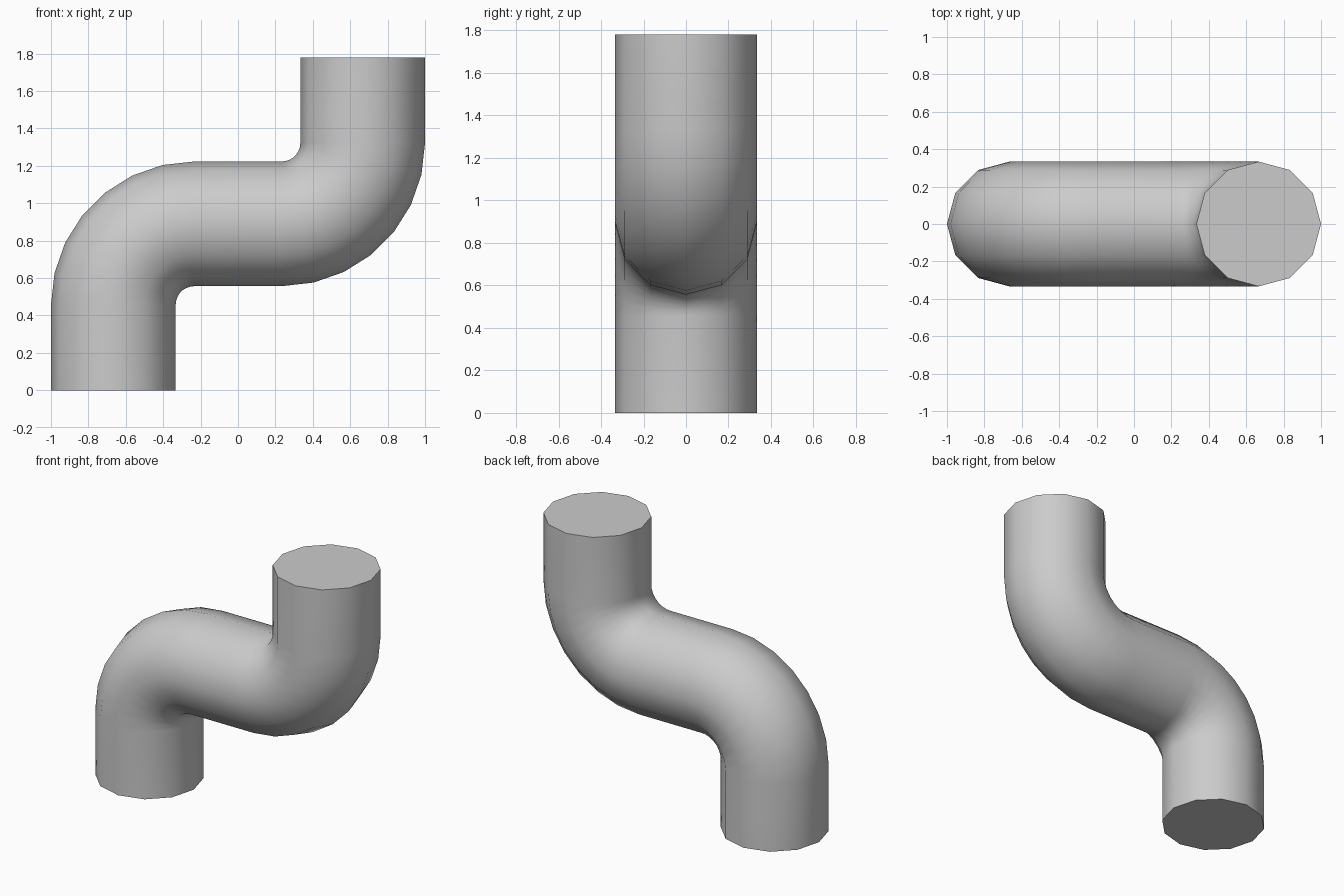
import bpy, bmesh
from math import sin, cos, pi, radians

if "Cube" in bpy.data.objects:
    bpy.data.objects.remove(bpy.data.objects["Cube"])

SIDES, STEPS = 12, 7
R = 1 / 3            # pipe radius
BEND = 0.433         # centreline bend radius
X, H = 2 / 3, 1.78   # leg offset, total height
MID = H / 2

# Centreline stations: (x, z, heading angle from vertical)
path = [(-X, 0, 0)]
for i in range(STEPS + 1):           # lower bend, turning to horizontal
    a = pi / 2 * i / STEPS
    path.append((-X + BEND - BEND * cos(a), MID - BEND + BEND * sin(a), a))
# upper half is the lower half rotated half a turn about the middle
path += [(-x, H - z, a) for x, z, a in reversed(path)]

# Sweep the 12-sided section along the path
bm = bmesh.new()
rings = []
for x, z, a in path:
    ring = []
    for k in range(SIDES):
        t = 2 * pi * k / SIDES
        n = R * cos(t)
        ring.append(bm.verts.new((x + n * cos(a), R * sin(t), z - n * sin(a))))
    rings.append(ring)
for r, s in zip(rings, rings[1:]):
    for k in range(SIDES):
        j = (k + 1) % SIDES
        bm.faces.new((r[k], r[j], s[j], s[k]))
# End caps
bm.faces.new(rings[0][::-1])
bm.faces.new(rings[-1])
bmesh.ops.recalc_face_normals(bm, faces=bm.faces)

mesh = bpy.data.meshes.new("bent_pipe")
bm.to_mesh(mesh)
bm.free()
pipe = bpy.data.objects.new("bent_pipe", mesh)
bpy.context.collection.objects.link(pipe)
bpy.context.view_layer.objects.active = pipe
pipe.select_set(True)
bpy.ops.object.shade_smooth_by_angle(angle=radians(45))
